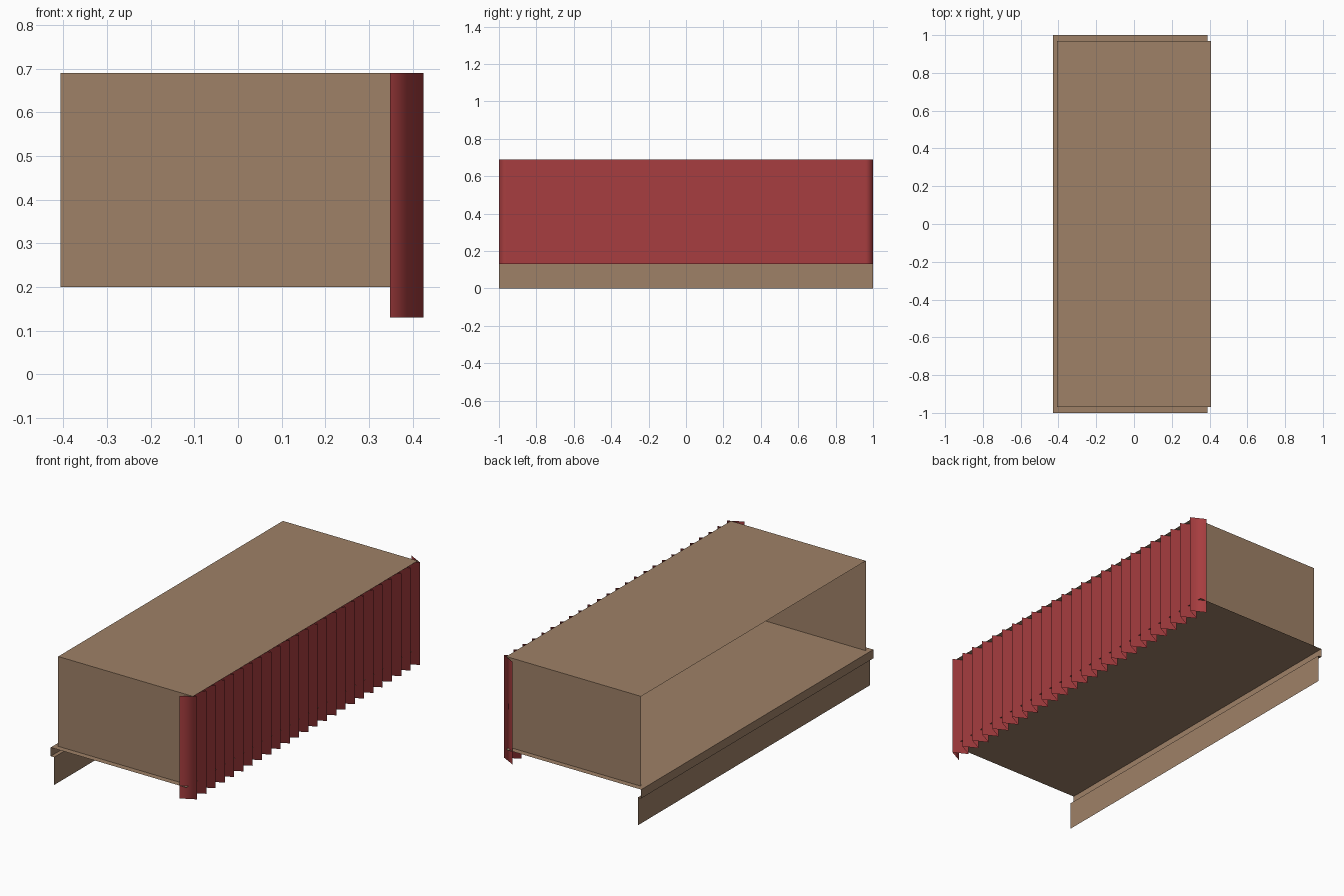
import bpy

if "Cube" in bpy.data.objects:
    bpy.data.objects.remove(bpy.data.objects["Cube"])


def material(name, color):
    m = bpy.data.materials.new(name)
    m.diffuse_color = (*color, 1.0)
    m.use_nodes = True
    m.node_tree.nodes["Principled BSDF"].inputs["Base Color"].default_value = m.diffuse_color
    return m


wood = material("tan_wood", (0.345, 0.220, 0.136))
cloth = material("red_cloth", (0.385, 0.047, 0.050))


def mesh_object(name, verts, faces, mat):
    me = bpy.data.meshes.new(name)
    me.from_pydata(verts, [], faces)
    me.materials.append(mat)
    ob = bpy.data.objects.new(name, me)
    bpy.context.collection.objects.link(ob)
    return ob


def extruded_sheet(name, profile, start, end, mat):
    """Thin sheet: a polyline of points swept from offset start to offset end."""
    n = len(profile)
    verts = [tuple(p[i] + o[i] for i in range(3)) for o in (start, end) for p in profile]
    faces = [(i, i + 1, n + i + 1, n + i) for i in range(n - 1)]
    return mesh_object(name, verts, faces, mat)


FLOOR, TOP = 0.20, 0.69
BX, BY = 0.407, 0.968      # half size of the upper box

# Canopy: roof and both end walls, open at the front and rear
extruded_sheet("canopy",
               [(0, BY, FLOOR), (0, BY, TOP), (0, -BY, TOP), (0, -BY, FLOOR)],
               (-BX, 0, 0), (BX, 0, 0), wood)

# Platform: floor, stepped lip and lower apron as one folded sheet
extruded_sheet("platform",
               [(0.388, 0, FLOOR), (-0.43, 0, FLOOR), (-0.43, 0, 0.152),
                (-0.41, 0, 0.152), (-0.41, 0, 0)],
               (0, -1, 0), (0, 1, 0), wood)

# Pleated curtain: zigzag with 25 folds, smooth shaded
FOLDS = 25
zigzag = [(0.425 if i % 2 else 0.348, -1 + i / FOLDS, 0) for i in range(2 * FOLDS + 1)]
curtain = extruded_sheet("curtain", zigzag, (0, 0, 0.13), (0, 0, TOP), cloth)
for p in curtain.data.polygons:
    p.use_smooth = True
